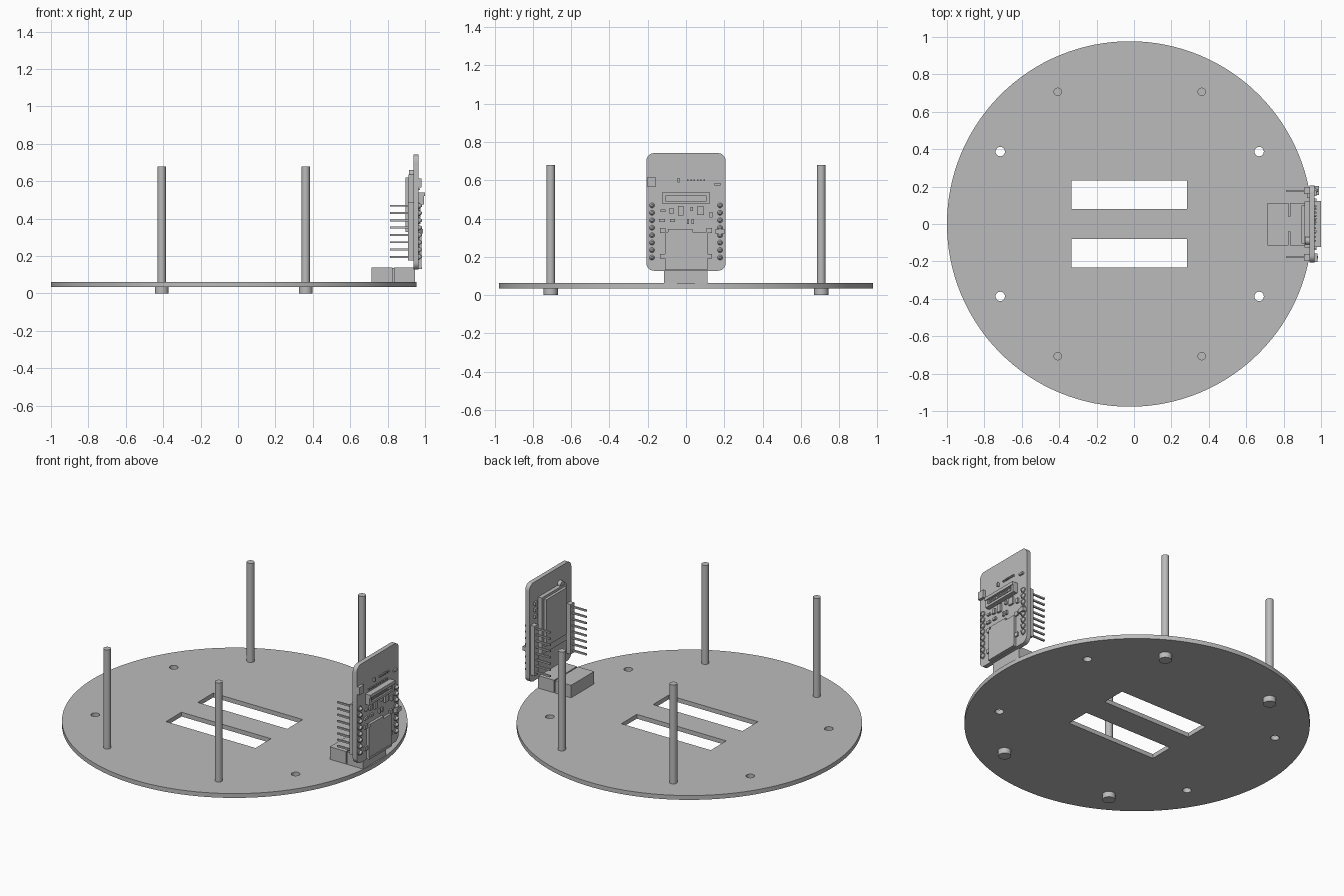
import bpy, bmesh, math
from mathutils import Matrix, Vector

cube = bpy.data.objects.get("Cube")
if cube:
    bpy.data.objects.remove(cube, do_unlink=True)

grey = bpy.data.materials.new("plain grey")
grey.use_nodes = True
tone = (0.5, 0.5, 0.5, 1)
grey.diffuse_color = tone
grey.node_tree.nodes["Principled BSDF"].inputs["Base Color"].default_value = tone


def finish(name, bm):
    mesh = bpy.data.meshes.new(name)
    bm.to_mesh(mesh)
    bm.free()
    obj = bpy.data.objects.new(name, mesh)
    bpy.context.collection.objects.link(obj)
    mesh.materials.append(grey)
    bpy.ops.object.select_all(action='DESELECT')
    obj.select_set(True)
    bpy.context.view_layer.objects.active = obj
    bpy.ops.object.shade_smooth_by_angle(angle=math.radians(30))
    return obj


def add_box(bm, x, y, z):
    """Box between the (low, high) pairs x, y and z."""
    size = [b - a for a, b in (x, y, z)]
    mid = [(a + b) / 2 for a, b in (x, y, z)]
    return bmesh.ops.create_cube(bm, size=1, matrix=Matrix.Translation(mid) @ Matrix.Diagonal((*size, 1)))


def box(name, x, y, z, round_x=0):
    bm = bmesh.new()
    add_box(bm, x, y, z)
    if round_x:  # round the corners seen along x
        edges = [e for e in bm.edges if abs((e.verts[0].co - e.verts[1].co).x) > 1e-5]
        bmesh.ops.bevel(bm, geom=edges, offset=round_x, segments=6, affect='EDGES', profile=0.5)
    return finish(name, bm)


def add_rod(bm, start, end, r1, r2=None, sides=24):
    start, end = Vector(start), Vector(end)
    axis = end - start
    turn = axis.to_track_quat('Z', 'Y').to_matrix().to_4x4()
    bmesh.ops.create_cone(bm, cap_ends=True, segments=sides, radius1=r1, radius2=r1 if r2 is None else r2,
                          depth=axis.length, matrix=Matrix.Translation((start + end) / 2) @ turn)


# Round base plate with two slots and four holes
cx, low, high = -0.023, 0.035, 0.062


def circle(x, y, r, n):
    return [(x + r * math.cos(math.tau * i / n), y + r * math.sin(math.tau * i / n)) for i in range(n)]


outlines = [circle(cx, 0, 0.977, 128)]
for s in (-1, 1):
    outlines.append([(-0.334, s * 0.08), (0.284, s * 0.08), (0.284, s * 0.233), (-0.334, s * 0.233)])
    outlines += [circle(cx + dx, s * 0.387, 0.025, 32) for dx in (-0.692, 0.692)]
curve = bpy.data.curves.new("base_outline", 'CURVE')
curve.dimensions = '2D'
curve.fill_mode = 'BOTH'
curve.extrude = (high - low) / 2
for points in outlines:
    spline = curve.splines.new('POLY')
    spline.points.add(len(points) - 1)
    for p, (x, y) in zip(spline.points, points):
        p.co = (x, y, 0, 1)
    spline.use_cyclic_u = True
outline = bpy.data.objects.new("base_outline", curve)
bpy.context.collection.objects.link(outline)
bpy.context.view_layer.update()
bm = bmesh.new()
bm.from_mesh(outline.to_mesh())
outline.to_mesh_clear()
bpy.data.objects.remove(outline, do_unlink=True)
bmesh.ops.translate(bm, verts=bm.verts, vec=(0, 0, (low + high) / 2))
bmesh.ops.remove_doubles(bm, verts=bm.verts, dist=1e-5)
bmesh.ops.recalc_face_normals(bm, faces=bm.faces)
finish("base_plate", bm)

# Four standoff posts with a screw head under the plate
for i, (sx, sy) in enumerate([(-1, -1), (1, -1), (-1, 1), (1, 1)], 1):
    x, y = cx + sx * 0.385, sy * 0.707
    bm = bmesh.new()
    add_rod(bm, (x, y, high - 0.01), (x, y, 0.68), 0.022)
    finish(f"post_{i}", bm)
    bm = bmesh.new()
    add_rod(bm, (x, y, 0), (x, y, low + 0.001), 0.037)
    finish(f"screw_head_{i}", bm)

# Clamp block holding the board: two halves joined by a bridge
width = (-0.115, 0.112)
box("clamp_inner", (0.715, 0.826), width, (high - 0.002, 0.14))
box("clamp_outer", (0.833, 0.945), width, (high - 0.002, 0.14))
box("clamp_bridge", (0.82, 0.84), (-0.04, 0.04), (high - 0.002, 0.135))

# Upright circuit board
face, back = 0.965, 0.937
box("circuit_board", (back, face), (-0.207, 0.207), (0.127, 0.742), 0.04)

# Rear module: carrier, metal can and small button
box("module_carrier", (0.912, back + 0.002), (-0.125, 0.12), (0.28, 0.635))
box("module_can", (0.895, 0.914), (-0.105, 0.1), (0.33, 0.62))
bm = bmesh.new()
add_rod(bm, (back, -0.09, 0.64), (0.915, -0.09, 0.64), 0.02)
finish("rear_button", bm)
bm = bmesh.new()
for z in (0.52, 0.56, 0.6):
    add_box(bm, (0.925, back + 0.002), (0.14, 0.165), (z, z + 0.02))
finish("rear_chips", bm)

# Pin headers: strips, long pins and solder cones on both edges
rows = [0.196 + 0.039 * i for i in range(8)]
for side, y in (("right", -0.178), ("left", 0.178)):
    box(f"header_strip_{side}", (0.908, back + 0.002), (y - 0.018, y + 0.018), (0.177, 0.488))
    bm = bmesh.new()
    for z in rows:
        add_box(bm, (0.812, 0.985), (y - 0.005, y + 0.005), (z - 0.005, z + 0.005))
        add_rod(bm, (face - 0.002, y, z), (0.97, y, z), 0.018, sides=16)
        add_rod(bm, (0.969, y, z), (0.983, y, z), 0.014, 0.006, sides=16)
    finish(f"header_pins_{side}", bm)

# Ribbon connector: hollow housing, contact bar and lever
bm = bmesh.new()
add_box(bm, (face - 0.002, 0.985), (-0.123, 0.123), (0.475, 0.54))
add_box(bm, (0.984, 1.0), (-0.123, 0.123), (0.52, 0.54))
add_box(bm, (0.984, 0.995), (-0.123, 0.123), (0.475, 0.49))
for s in (-1, 1):
    add_box(bm, (0.984, 0.995), sorted((s * 0.123, s * 0.104)), (0.475, 0.54))
finish("ribbon_connector", bm)
bm = bmesh.new()
for i in range(20):
    y = -0.095 + 0.01 * i
    add_box(bm, (0.984, 0.99), (y - 0.003, y + 0.003), (0.497, 0.512))
finish("connector_contacts", bm)
bm = bmesh.new()
for i in range(9):
    y = -0.09 + 0.022 * i
    add_box(bm, (face - 0.002, 0.972), (y - 0.004, y + 0.004), (0.552, 0.562))
finish("connector_leads", bm)

# Memory card slot with side tabs and a rim
bm = bmesh.new()
add_box(bm, (face - 0.002, 0.981), (-0.11, 0.112), (0.13, 0.33))
add_box(bm, (face - 0.002, 0.981), (-0.095, 0.035), (0.329, 0.345))
add_box(bm, (0.98, 0.985), (-0.11, 0.112), (0.13, 0.142))
for s in (-1, 1):
    for z in (0.19, 0.325):
        add_box(bm, (face - 0.002, 0.975), sorted((s * 0.108, s * 0.135)), (z, z + 0.025))
finish("card_slot", bm)

# Side buttons on the front face
box("corner_box", (face - 0.002, 0.982), (-0.203, -0.158), (0.567, 0.615))
box("reset_button", (face - 0.002, 0.988), (0.155, 0.202), (0.32, 0.345))

# Small surface parts: centre y, centre z, width, height
chips = [(-0.076, 0.44, 0.022, 0.03), (-0.028, 0.44, 0.03, 0.05), (0.076, 0.44, 0.035, 0.045),
         (0.13, 0.42, 0.015, 0.03), (0.03, 0.45, 0.015, 0.02), (-0.12, 0.44, 0.025, 0.012),
         (-0.125, 0.39, 0.03, 0.015), (-0.07, 0.39, 0.025, 0.015), (0.01, 0.385, 0.012, 0.025),
         (0.035, 0.385, 0.012, 0.025), (0.165, 0.58, 0.03, 0.012), (-0.04, 0.6, 0.01, 0.022)]
chips += [(0.01 + 0.017 * i, 0.6, 0.008, 0.008) for i in range(6)]
bm = bmesh.new()
for y, z, w, h in chips:
    add_box(bm, (face - 0.002, 0.977), (y - w / 2, y + w / 2), (z - h / 2, z + h / 2))
finish("surface_chips", bm)
